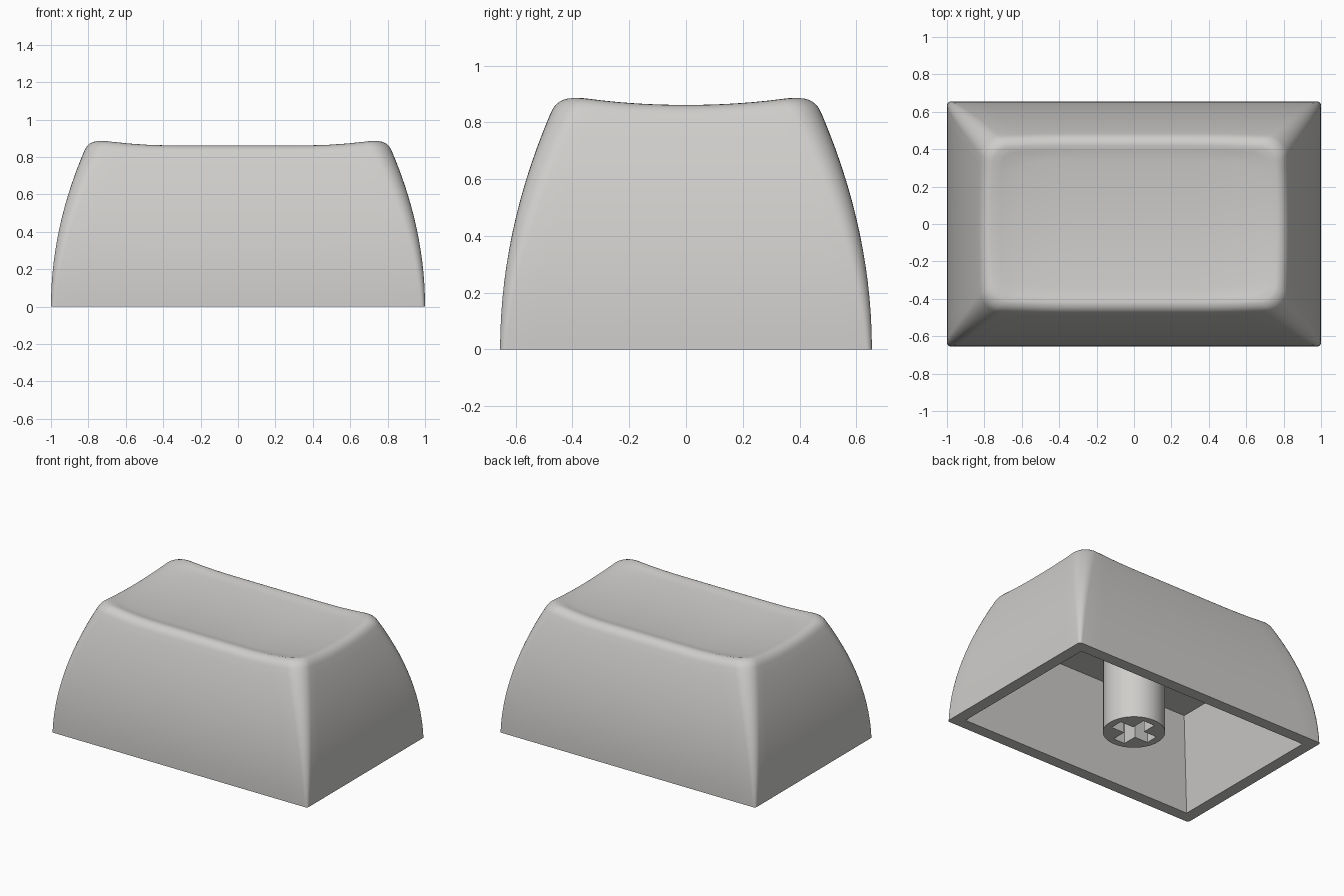
import bpy, bmesh, math

if "Cube" in bpy.data.objects:
    bpy.data.objects.remove(bpy.data.objects["Cube"])

HX, HY = 1.0, 0.655          # half size of the base
FILLET = 0.045               # rounding of the upper rim
CORNER_SEGS, SIDE_SEGS = 8, 14

plastic = bpy.data.materials.new("light warm grey")
plastic.diffuse_color = (0.62, 0.612, 0.595, 1)
plastic.use_nodes = True
plastic.node_tree.nodes["Principled BSDF"].inputs["Base Color"].default_value = plastic.diffuse_color


def ring(inset, radius):
    """Rounded rectangle; inset and radius are functions of the point index."""
    pts = []
    for c in range(4):
        ang0 = c * math.pi / 2

        def corner(q, s, i):
            sx, sy = (1, -1, -1, 1)[q % 4], (1, 1, -1, -1)[q % 4]
            r, d = radius(i), inset(i)
            a = q * math.pi / 2 + s / CORNER_SEGS * math.pi / 2
            return (sx * (HX - d - r) + r * math.cos(a),
                    sy * (HY - d - r) + r * math.sin(a))

        for s in range(CORNER_SEGS + 1):
            pts.append(corner(c, s, len(pts)))
        for s in range(1, SIDE_SEGS):
            i, t = len(pts), s / SIDE_SEGS
            a, b = corner(c, CORNER_SEGS, i), corner(c + 1, 0, i)
            pts.append((a[0] + (b[0] - a[0]) * t, a[1] + (b[1] - a[1]) * t))
    return pts


def dish(x, y):
    """Scooped top: round ends with a straight middle."""
    return 0.829 + 0.16 * (max(abs(x) - 0.35, 0) ** 2 + y * y)


def lean(z):
    """How far the bulging side has moved inwards at height z."""
    return 0.19 * (z / 0.86) ** 2


def finish(bm, name):
    bmesh.ops.recalc_face_normals(bm, faces=bm.faces[:])
    me = bpy.data.meshes.new(name)
    bm.to_mesh(me)
    bm.free()
    me.materials.append(plastic)
    ob = bpy.data.objects.new(name, me)
    bpy.context.collection.objects.link(ob)
    return ob


# ---- shell: one loft from cavity roof, over the bottom rim, up to the dish
flat_rings, smooth_rings = [], []
for inset, z in ((0.212, 0.61), (0.082, 0.0)):
    flat_rings.append([(x, y, z) for x, y in ring(lambda i: inset, lambda i: 0.0)])

top = [dish(x, y) for x, y in ring(lambda i: 0.2, lambda i: 0.1)]


def add_level(heights, insets, shrink=0.0):
    xy = ring(lambda i: insets[i], lambda i: 0.02 + 0.09 * heights[i] / 0.88 - shrink)
    smooth_rings.append([(x, y, z) for (x, y), z in zip(xy, heights)])


# curved sides
for k in range(15):
    hs = [(h - FILLET) * k / 14 for h in top]
    add_level(hs, [lean(h) for h in hs])
# rounded rim
for k in range(1, 7):
    t = k / 6
    hs = [h - FILLET * (1 - t) ** 2 for h in top]
    ins = [(1 - t) ** 2 * lean(h - FILLET) + 2 * t * (1 - t) * lean(h)
           + t * t * (lean(h) + FILLET) for h in top]
    add_level(hs, ins, 0.03 * t * t)
# scooped top
rim = smooth_rings[-1]
for k in range(1, 16):
    f = 1 - k / 15.5
    smooth_rings.append([(x * f, y * f,
                          dish(x * f, y * f) + (z - dish(x, y)) * max(0, 1 - k / 2))
                         for x, y, z in rim])

bm = bmesh.new()
loops = [[bm.verts.new(p) for p in r] for r in flat_rings + smooth_rings]
n = len(loops[0])
for k in range(len(loops) - 1):
    a, b = loops[k], loops[k + 1]
    for i in range(n):
        j = (i + 1) % n
        bm.faces.new((a[i], a[j], b[j], b[i])).smooth = k >= 2
bm.faces.new(loops[0])
bm.faces.new(loops[-1]).smooth = True
bmesh.ops.remove_doubles(bm, verts=bm.verts[:], dist=1e-5)
finish(bm, "keycap_shell")

# ---- stem: round post with a cross-shaped blind socket
L, W = 0.148, 0.045
cross = [(L, -W), (L, W), (W, W), (W, L), (-W, L), (-W, W),
         (-L, W), (-L, -W), (-W, -W), (-W, -L), (W, -L), (W, -W)]
circle = [(0.198 * math.cos(i * math.pi / 20), 0.198 * math.sin(i * math.pi / 20))
          for i in range(40)]
bm = bmesh.new()
bottom_edges = []
for outline, height in ((circle, 0.615), (cross, 0.3)):
    lo = [bm.verts.new((x, y, 0)) for x, y in outline]
    hi = [bm.verts.new((x, y, height)) for x, y in outline]
    for i in range(len(lo)):
        j = (i + 1) % len(lo)
        bm.faces.new((lo[i], lo[j], hi[j], hi[i]))
        bottom_edges.append(bm.edges.get((lo[i], lo[j])))
    bm.faces.new(hi)
bmesh.ops.triangle_fill(bm, edges=bottom_edges, use_beauty=True)
stem = finish(bm, "stem")
bpy.context.view_layer.objects.active = stem
stem.select_set(True)
bpy.ops.object.shade_smooth_by_angle(angle=math.radians(30))
